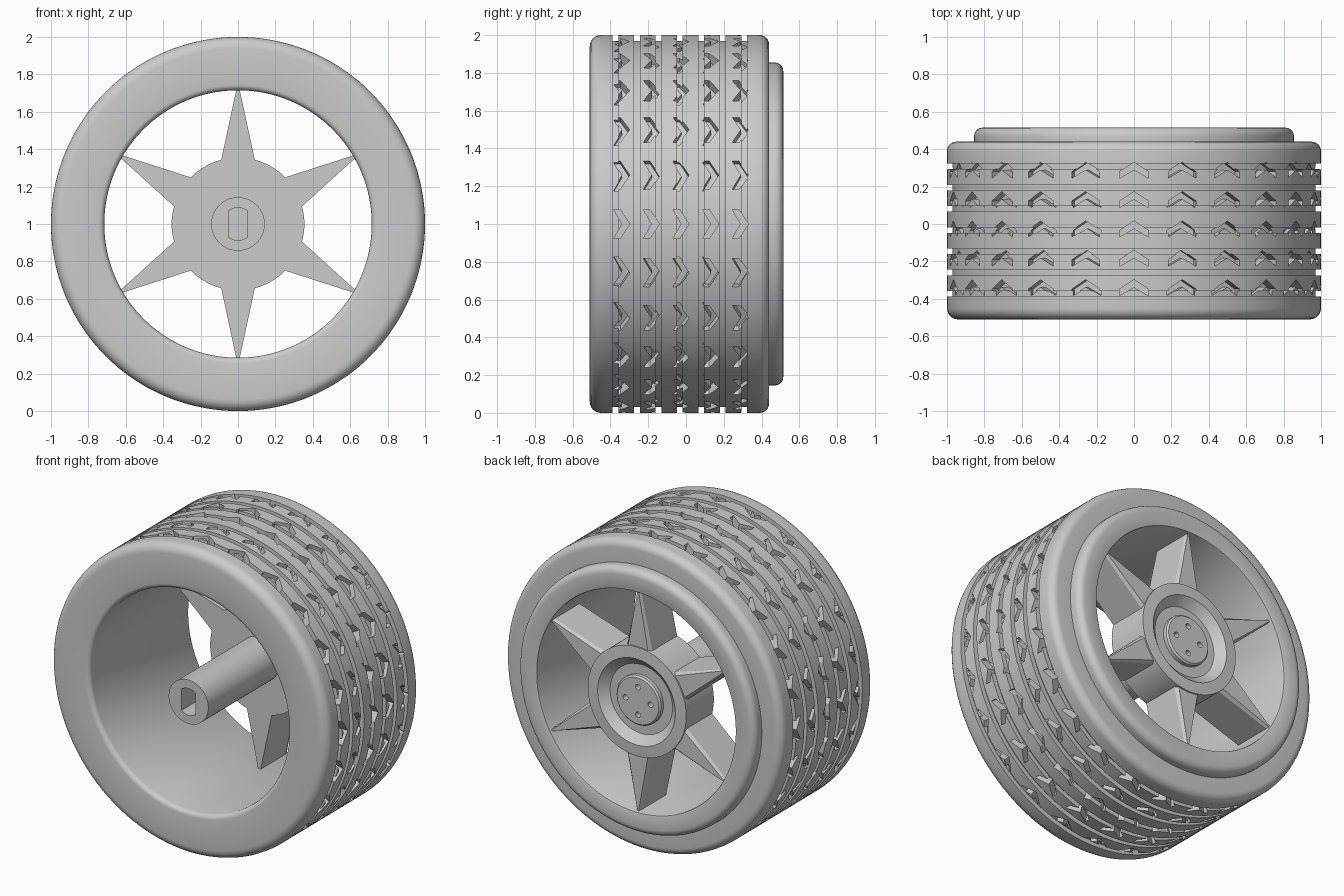
import bpy, bmesh
from math import sin, cos, pi, radians

if "Cube" in bpy.data.objects:
    bpy.data.objects.remove(bpy.data.objects["Cube"])

ZC = 1.0  # axle height


def finish(name, bm):
    bmesh.ops.remove_doubles(bm, verts=bm.verts, dist=1e-5)
    bmesh.ops.recalc_face_normals(bm, faces=bm.faces)
    me = bpy.data.meshes.new(name)
    bm.to_mesh(me)
    bm.free()
    ob = bpy.data.objects.new(name, me)
    bpy.context.collection.objects.link(ob)
    return ob


def pos(a, r, y, t=0.0):
    """Point at angle a from vertical, radius r, sideways offset t."""
    return (r * sin(a) + t * cos(a), y, ZC + r * cos(a) - t * sin(a))


def arc(r, y, rad, a0, a1, n=6):
    """Rounded profile corner in the (radius, y) plane."""
    return [(r + rad * cos(radians(a0 + (a1 - a0) * i / n)),
             y + rad * sin(radians(a0 + (a1 - a0) * i / n))) for i in range(n + 1)]


def lathe(name, prof, seg):
    """Spin a closed (radius, y) profile round the axle."""
    bm = bmesh.new()
    rings = []
    for r, y in prof:
        if r < 1e-6:
            rings.append([bm.verts.new((0, y, ZC))] * seg)
        else:
            rings.append([bm.verts.new(pos(2 * pi * i / seg, r, y)) for i in range(seg)])
    for k in range(len(prof)):
        p, q = rings[k], rings[(k + 1) % len(prof)]
        for i in range(seg):
            j = (i + 1) % seg
            vs = list(dict.fromkeys([p[i], p[j], q[j], q[i]]))
            if len(vs) > 2:
                bm.faces.new(vs)
    return finish(name, bm)


def prism(bm, low, high):
    """Solid between two matching outlines."""
    a = [bm.verts.new(p) for p in low]
    b = [bm.verts.new(p) for p in high]
    bm.faces.new(a)
    bm.faces.new(b[::-1])
    for i in range(len(a)):
        j = (i + 1) % len(a)
        bm.faces.new((a[i], b[i], b[j], a[j]))


def apply_mods(ob):
    bpy.context.view_layer.update()
    dg = bpy.context.evaluated_depsgraph_get()
    me = bpy.data.meshes.new_from_object(ob.evaluated_get(dg))
    ob.modifiers.clear()
    ob.data = me


def cut(ob, cutter):
    cutter.hide_render = True
    m = ob.modifiers.new("cut", 'BOOLEAN')
    m.operation, m.solver, m.object = 'DIFFERENCE', 'EXACT', cutter
    apply_mods(ob)
    bpy.data.objects.remove(cutter)


def smooth(ob):
    bpy.ops.object.select_all(action='DESELECT')
    ob.select_set(True)
    bpy.context.view_layer.objects.active = ob
    bpy.ops.object.shade_smooth_by_angle(angle=radians(30))


# Tyre and rim: rounded front, seven ring grooves, raised ring on the back
prof = arc(0.745, -0.48, 0.03, 180, 270, 4) + arc(0.94, -0.45, 0.06, -90, 0)
for i in range(7):
    y = -0.373 + 0.1135 * i
    prof += [(1.0, y - 0.015), (0.97, y - 0.015), (0.97, y + 0.015), (1.0, y + 0.015)]
prof += arc(0.95, 0.39, 0.05, 0, 90)
prof += [(0.855, 0.44)] + arc(0.81, 0.47, 0.045, 0, 90)
prof += arc(0.725, 0.505, 0.01, 90, 180, 2)
tyre = lathe("tyre", prof, 144)

# Chevron tread cuts: five rows of 24
chev = [(0, 0), (0.077, -0.05), (0.077, -0.085), (0, -0.04), (-0.077, -0.085), (-0.077, -0.05)]
bm = bmesh.new()
for row in range(5):
    for k in range(24):
        a = 2 * pi * k / 24
        y = -0.298 + 0.157 * row
        prism(bm, [pos(a, 0.945, y + v, t) for t, v in chev],
              [pos(a, 1.05, y + v, t) for t, v in chev])
cut(tyre, finish("chevron_cutter", bm))
smooth(tyre)

# Hub and axle sleeve with a dished back face and raised centre cap
hub = lathe("hub", [(0, -0.51), (0.143, -0.51), (0.143, 0.22), (0.355, 0.22), (0.355, 0.505),
                    (0.28, 0.51), (0.265, 0.495), (0.225, 0.46), (0.16, 0.46),
                    (0.16, 0.485), (0.15, 0.495), (0, 0.495)], 96)

# Double-flat axle slot and four screw holes
bm = bmesh.new()
top = [(0.052, 0.07), (0.027, 0.083), (0, 0.088), (-0.027, 0.083), (-0.052, 0.07)]
slot = top + [(-x, -z) for x, z in top]
prism(bm, [(x, -0.6, ZC + z) for x, z in slot], [(x, -0.05, ZC + z) for x, z in slot])
for k in range(4):
    c = pos(k * pi / 2, 0.09, 0)
    ring = [(c[0] + 0.018 * cos(i * pi / 8), c[2] + 0.018 * sin(i * pi / 8)) for i in range(16)]
    prism(bm, [(x, 0.44, z) for x, z in ring], [(x, 0.6, z) for x, z in ring])
cut(hub, finish("hub_cutter", bm))
smooth(hub)

# Six tapered spokes, back edges chamfered
bm = bmesh.new()
for k in range(6):
    a = k * pi / 3
    front = [(-0.099, 0.3), (-0.008, 0.722), (0.008, 0.722), (0.099, 0.3)]
    back = [(-0.08, 0.3), (-0.003, 0.722), (0.003, 0.722), (0.08, 0.3)]
    prism(bm, [pos(a, r, 0.22, t) for t, r in front], [pos(a, r, 0.475, t) for t, r in front])
    prism(bm, [pos(a, r, 0.475, t) for t, r in front], [pos(a, r, 0.495, t) for t, r in back])
spokes = finish("spokes", bm)
# remove the hidden faces between spoke body and chamfer
bm = bmesh.new()
bm.from_mesh(spokes.data)
inner = [f for f in bm.faces if all(abs(v.co.y - 0.475) < 1e-4 for v in f.verts)]
bmesh.ops.delete(bm, geom=inner, context='FACES_ONLY')
bmesh.ops.recalc_face_normals(bm, faces=bm.faces)
bm.to_mesh(spokes.data)
bm.free()
smooth(spokes)
